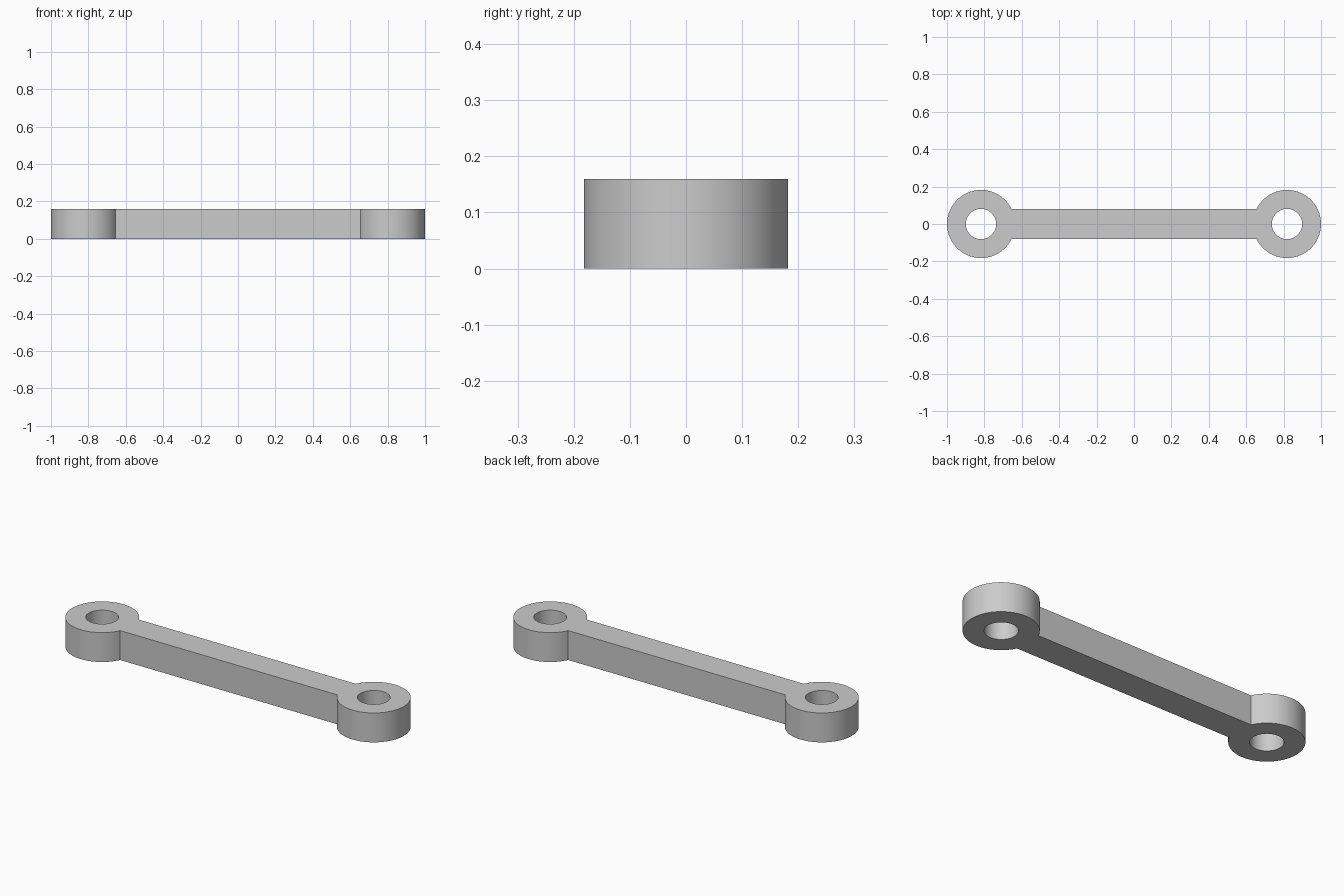
import bpy, bmesh, math

if "Cube" in bpy.data.objects:
    bpy.data.objects.remove(bpy.data.objects["Cube"], do_unlink=True)

CENTRE, OUTER, HOLE = 0.818, 0.182, 0.081
HALF_BAR, HEIGHT, SEGMENTS = 0.079, 0.16, 64

grey = bpy.data.materials.new("plain_grey")
grey.use_nodes = True
colour = (0.6, 0.6, 0.6, 1)
grey.diffuse_color = colour
grey.node_tree.nodes["Principled BSDF"].inputs["Base Color"].default_value = colour


def arc(cx, radius, start, sweep, count):
    """Points along an arc about (cx, 0)."""
    return [(cx + radius * math.cos(start + sweep * i / count),
             radius * math.sin(start + sweep * i / count)) for i in range(count)]


def add_loop(bm, points):
    verts = [bm.verts.new((x, y, 0)) for x, y in points]
    return [bm.edges.new((v, verts[i - 1])) for i, v in enumerate(verts)]


# Outline: two eye arcs joined by the straight sides of the bar
neck = math.asin(HALF_BAR / OUTER)
sweep = 2 * (math.pi - neck)
outline = []
for cx, start in ((CENTRE, neck - math.pi), (-CENTRE, neck)):
    points = arc(cx, OUTER, start, sweep, SEGMENTS)
    end = start + sweep
    outline += points + [(cx + OUTER * math.cos(end), OUTER * math.sin(end))]

# Flat link plate with a round hole in each eye
bm = bmesh.new()
edges = add_loop(bm, outline)
for cx in (-CENTRE, CENTRE):
    edges += add_loop(bm, arc(cx, HOLE, 0, math.tau, SEGMENTS))
bmesh.ops.triangle_fill(bm, edges=edges, use_beauty=True)

# Thicken the plate upwards
result = bmesh.ops.extrude_face_region(bm, geom=bm.faces[:], use_keep_orig=True)
top = [g for g in result["geom"] if isinstance(g, bmesh.types.BMVert)]
bmesh.ops.translate(bm, verts=top, vec=(0, 0, HEIGHT))
bmesh.ops.recalc_face_normals(bm, faces=bm.faces[:])

mesh = bpy.data.meshes.new("link_arm")
bm.to_mesh(mesh)
bm.free()
mesh.materials.append(grey)
link = bpy.data.objects.new("link_arm", mesh)
bpy.context.collection.objects.link(link)

# Round walls smooth, rims and neck corners sharp
bpy.ops.object.select_all(action="DESELECT")
link.select_set(True)
bpy.context.view_layer.objects.active = link
bpy.ops.object.shade_smooth_by_angle(angle=math.radians(30))
